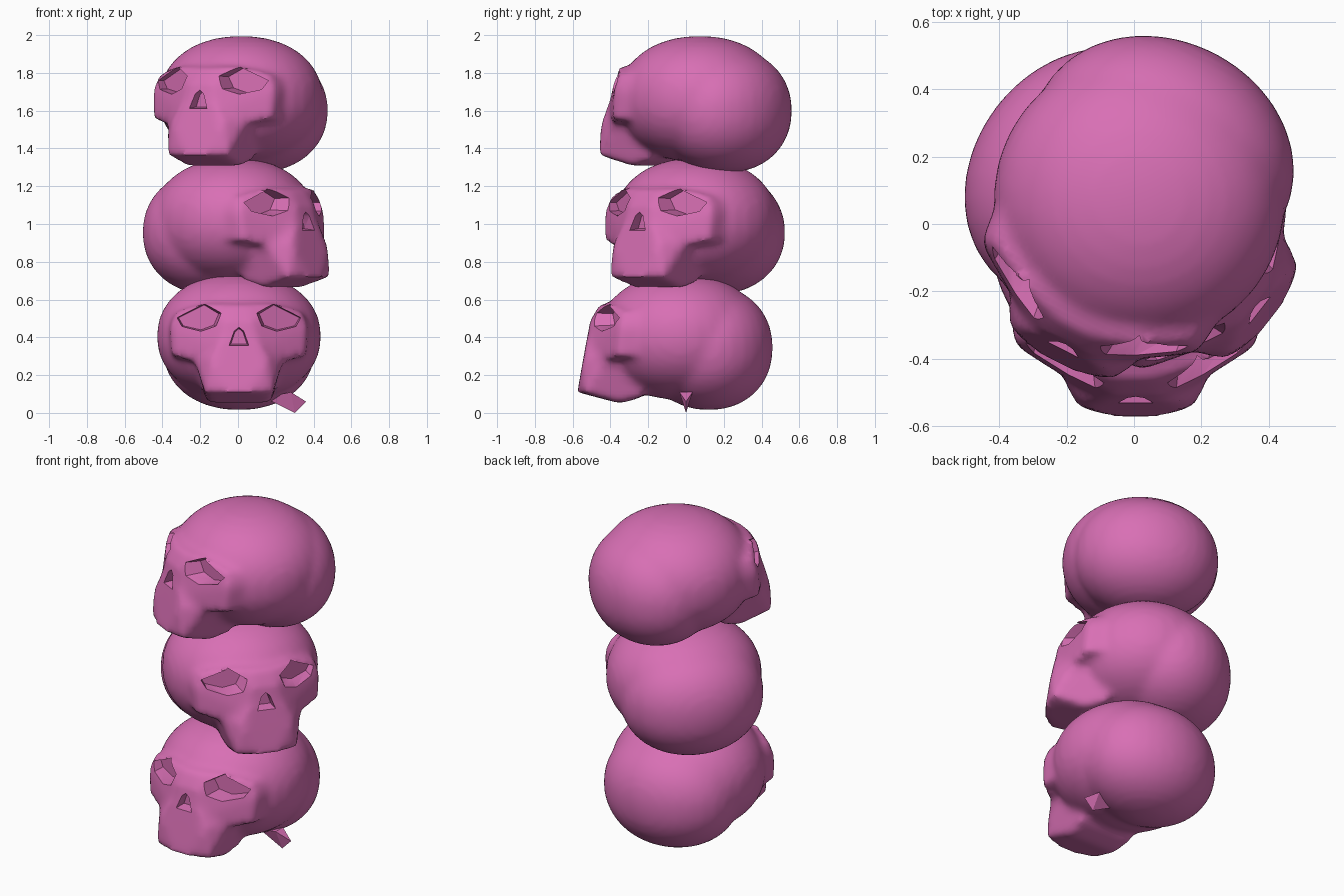
import bpy, bmesh
from math import radians
from mathutils import Matrix, Vector

if "Cube" in bpy.data.objects:
    bpy.data.objects.remove(bpy.data.objects["Cube"])

pink = bpy.data.materials.new("pink")
pink.diffuse_color = (0.69, 0.16, 0.46, 1)
pink.use_nodes = True
pink.node_tree.nodes["Principled BSDF"].inputs["Base Color"].default_value = pink.diffuse_color


def add_ellipsoid(bm, center, radii, p=2.15):
    # round in plan, slightly boxy in height
    verts = bmesh.ops.create_uvsphere(bm, u_segments=32, v_segments=20, radius=1)["verts"]
    for v in verts:
        v.co /= (v.co.xy.length ** p + abs(v.co.z) ** p) ** (1 / p)
        v.co = Vector(a * b + c for a, b, c in zip(v.co, radii, center))


def add_hull(bm, points, mirror=True):
    pts = list(points)
    if mirror:
        pts += [(-x, y, z) for x, y, z in points]
    verts = [bm.verts.new(p) for p in pts]
    res = bmesh.ops.convex_hull(bm, input=verts)
    junk = [g for g in res["geom_interior"] if isinstance(g, bmesh.types.BMVert)]
    bmesh.ops.delete(bm, geom=junk, context="VERTS")


def make_object(name, bm):
    bmesh.ops.recalc_face_normals(bm, faces=bm.faces)
    me = bpy.data.meshes.new(name)
    bm.to_mesh(me)
    bm.free()
    ob = bpy.data.objects.new(name, me)
    bpy.context.collection.objects.link(ob)
    return ob


def socket(bm, outline, y_front, y_back, slope, s_front, s_back):
    # tapered pit pushed into the face along y, its floor following the face
    c = sum((Vector(p) for p in outline), Vector((0, 0))) / len(outline)
    pts = []
    for y, s, k in ((y_front, s_front, 0), (y_back, s_back, slope)):
        for p in outline:
            q = c + (Vector(p) - c) * s
            pts.append((q.x, y + k * abs(q.x), q.y))
    add_hull(bm, pts, mirror=False)


# skull mass: vault and low occiput
bm = bmesh.new()
add_ellipsoid(bm, (0, -0.03, 0.405), (0.435, 0.43, 0.335))
add_ellipsoid(bm, (0, 0.12, 0.345), (0.405, 0.34, 0.33))
# brow and cheekbones
add_hull(bm, [(0.05, -0.46, 0.57), (0.20, -0.41, 0.58), (0.33, -0.34, 0.54),
              (0.365, -0.35, 0.45), (0.35, -0.37, 0.29), (0.07, -0.51, 0.48),
              (0.10, -0.525, 0.34), (0.20, -0.45, 0.27), (0.38, -0.08, 0.50),
              (0.38, -0.08, 0.32)])
# upper jaw
add_hull(bm, [(0.18, -0.54, 0.11), (0.07, -0.575, 0.11), (0.15, -0.545, 0.28),
              (0.08, -0.52, 0.42), (0.165, -0.35, 0.05), (0.18, -0.24, 0.08),
              (0.22, -0.16, 0.28), (0.24, -0.42, 0.30)])
base = make_object("skull_base", bm)

# fuse and soften the masses
rm = base.modifiers.new("fuse", "REMESH")
rm.mode = "VOXEL"
rm.voxel_size = 0.022
sm = base.modifiers.new("soften", "SMOOTH")
sm.factor = 0.5
sm.iterations = 8

# eye and nose cutters
eye = [(0.09, 0.53), (0.18, 0.585), (0.34, 0.505), (0.31, 0.455), (0.20, 0.43), (0.12, 0.46)]
nose = [(0, 0.465), (0.03, 0.44), (0.06, 0.35), (0, 0.365), (-0.06, 0.35), (-0.03, 0.44)]
bm = bmesh.new()
for side in (1, -1):
    socket(bm, [(x * side, z) for x, z in eye], -0.65, -0.43, 0.4, 1.2, 0.85)
socket(bm, nose, -0.65, -0.47, 0, 1.2, 0.7)
cutter = make_object("socket_cutter", bm)
cutter.hide_render = True
bo = base.modifiers.new("sockets", "BOOLEAN")
bo.operation = "DIFFERENCE"
bo.solver = "EXACT"
bo.object = cutter

dg = bpy.context.evaluated_depsgraph_get()
mesh = bpy.data.meshes.new_from_object(base.evaluated_get(dg))
mesh.name = "skull"
mesh.materials.clear()
mesh.materials.append(pink)
bpy.data.objects.remove(base)
bpy.data.objects.remove(cutter)

# stack of three turned skulls
for name, loc, yaw in (("bottom_skull", (0.005, 0, 0), 0),
                       ("middle_skull", (-0.045, 0.07, 0.61), 52),
                       ("top_skull", (0.03, 0.10, 1.255), -27)):
    ob = bpy.data.objects.new(name, mesh.copy())
    bpy.context.collection.objects.link(ob)
    ob.matrix_world = Matrix.Translation(loc) @ Matrix.Rotation(radians(yaw), 4, "Z")
    bpy.ops.object.select_all(action="DESELECT")
    ob.select_set(True)
    bpy.context.view_layer.objects.active = ob
    bpy.ops.object.shade_smooth_by_angle(angle=radians(35))

# small bone spur under the lowest skull
bm = bmesh.new()
add_hull(bm, [(0.14, 0.0, 0.08), (0.36, 0.0, 0.06), (0.30, 0.0, 0.0),
              (0.28, -0.035, 0.11), (0.28, 0.035, 0.11)], mirror=False)
make_object("bone_spur", bm).data.materials.append(pink)
